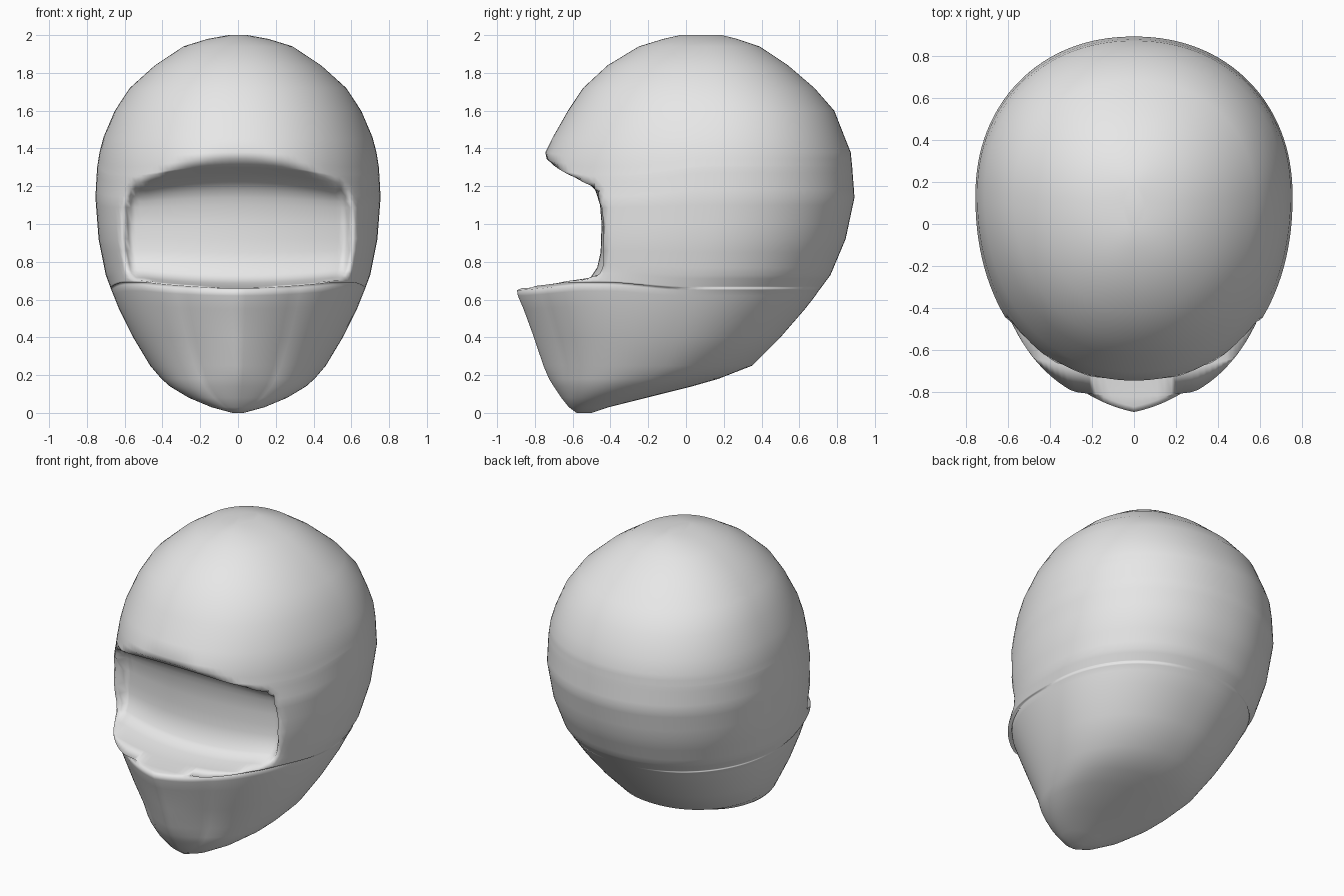
import bpy
import bmesh
import math

cube = bpy.data.objects.get("Cube")
if cube:
    bpy.data.objects.remove(cube, do_unlink=True)

SEGMENTS = 128

# Outer shell levels: height, front y, back y, half width
SHELL = [
    (0, -.58, -.5, .03), (.03, -.62, -.41, .14), (.08, -.66, -.21, .26),
    (.14, -.7, .03, .36), (.18, -.725, .17, .405), (.25, -.755, .35, .465),
    (.4, -.805, .5, .555), (.55, -.86, .63, .63), (.62, -.89, .685, .658),
    (.65, -.895, .705, .67), (.66, -.87, .713, .674), (.73, -.83, .765, .7),
    (.92, -.82, .845, .738), (1.14, -.8, .892, .755), (1.3, -.765, .88, .746),
    (1.38, -.745, .872, .733), (1.46, -.705, .84, .712), (1.6, -.625, .785, .652),
    (1.72, -.545, .68, .573), (1.84, -.415, .54, .44), (1.94, -.25, .39, .29),
    (1.98, -.12, .27, .16), (2, -.03, .19, .05),
]

# Face opening levels: height, depth at the middle, half width of the opening
OPENING = [
    (.662, -.82, .4), (.67, -.7, .48), (.685, -.58, .52), (.71, -.51, .55),
    (.77, -.47, .56), (.85, -.452, .565), (1, -.447, .57), (1.1, -.455, .56),
    (1.18, -.48, .55), (1.23, -.53, .53), (1.27, -.61, .5), (1.31, -.7, .46),
    (1.345, -.738, .4),
]


def sample(table, z):
    """Linear interpolation of a table of levels at height z."""
    for low, high in zip(table, table[1:]):
        if low[0] <= z <= high[0]:
            t = (z - low[0]) / (high[0] - low[0])
            return [a + (b - a) * t for a, b in zip(low[1:], high[1:])]
    return None


def smoothstep(t):
    t = min(1, max(0, t))
    return t * t * (3 - 2 * t)


def rounded(value, exponent):
    return math.copysign(abs(value) ** exponent, value)


def bump(z, centre, width):
    return math.exp(-((z - centre) / width) ** 2)


def ring_points(z):
    """One horizontal slice of the helmet, with chin ridge and face opening."""
    front, back, width = sample(SHELL, z)
    opening = sample(OPENING, z)
    ridge = .065 * min(1, z / .25) if z < .661 else 0
    front += ridge
    middle = front + .55 * (back - front)
    points = []
    for i in range(SEGMENTS):
        angle = math.tau * i / SEGMENTS
        s, c = math.sin(angle), math.cos(angle)
        x = width * rounded(s, .94)
        y = middle + rounded(c, .94) * (back - middle if c > 0 else middle - front)
        height = z
        if c < 0:
            # pointed chin
            y -= ridge * max(0, 1 - abs(x) / (.45 * width))
            # sunken face behind the rim
            if opening:
                depth, limit = opening
                face = depth + .08 * (x / .55) ** 2
                inside = 1 - smoothstep((abs(x) - limit) / .05)
                y += inside * max(0, face - y)
            # brow droops and ledge rises towards the sides
            bend = .03 * bump(z, .68, .15) - .05 * bump(z, 1.28, .15)
            height += bend * min(1, (x / .5) ** 2) * smoothstep(-c * 2)
        points.append((x, y, height))
    return points


# Loft the slices into one closed shell
levels = sorted({row[0] for row in SHELL + OPENING})
bm = bmesh.new()
rings = [[bm.verts.new(p) for p in ring_points(z)] for z in levels]
for low, high in zip(rings, rings[1:]):
    for i in range(SEGMENTS):
        j = (i + 1) % SEGMENTS
        bm.faces.new((low[i], low[j], high[j], high[i]))
bm.faces.new(rings[0])
bm.faces.new(rings[-1])
bmesh.ops.recalc_face_normals(bm, faces=bm.faces[:])
for face in bm.faces:
    face.smooth = True

mesh = bpy.data.meshes.new("helmet_shell")
bm.to_mesh(mesh)
bm.free()
helmet = bpy.data.objects.new("helmet_shell", mesh)
bpy.context.collection.objects.link(helmet)

# Single plain grey
grey = bpy.data.materials.new("light_grey")
grey.use_nodes = True
colour = (.8, .8, .8, 1)
grey.diffuse_color = colour
grey.node_tree.nodes["Principled BSDF"].inputs["Base Color"].default_value = colour
mesh.materials.append(grey)
